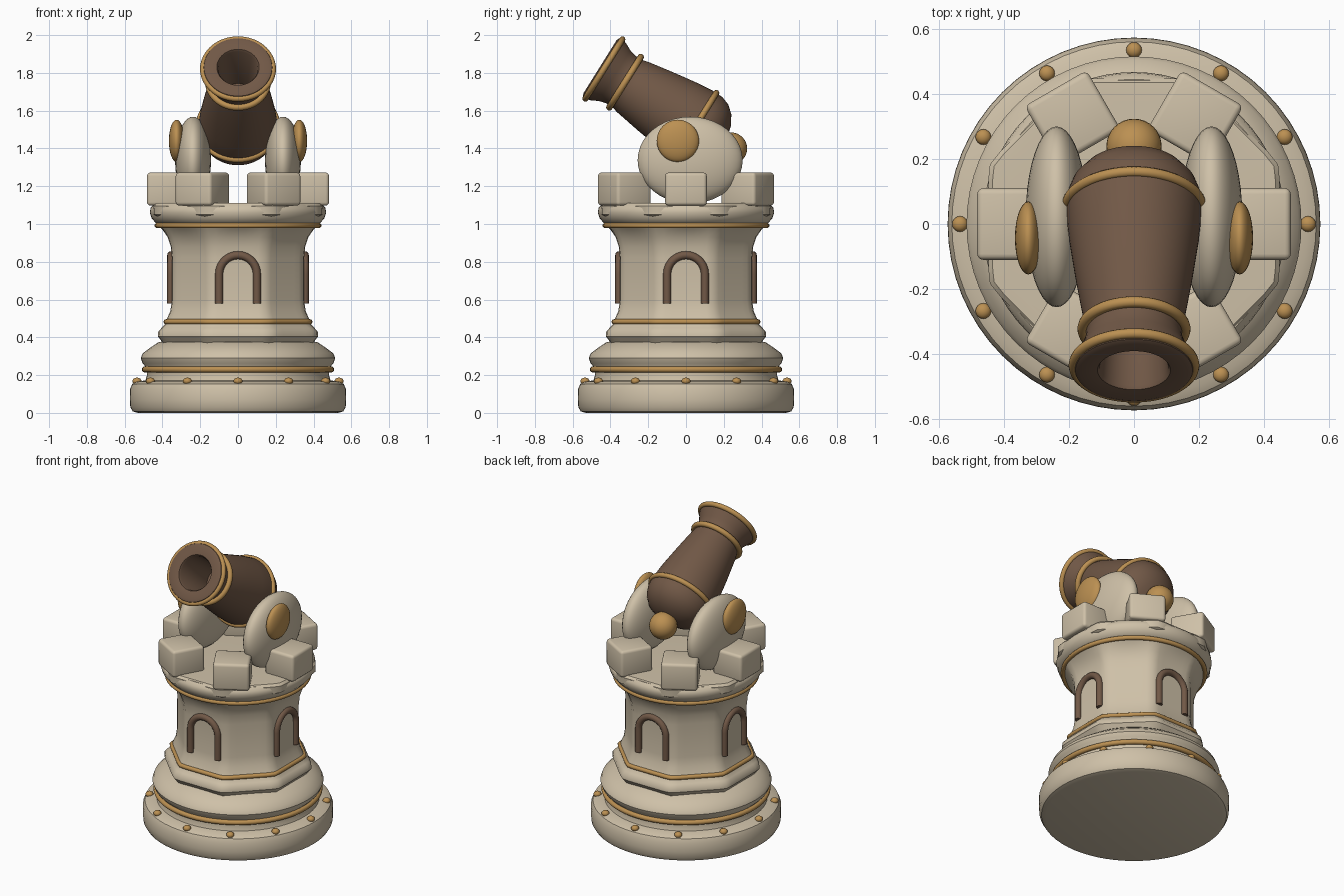
import bpy, bmesh, math
from math import sin, cos, pi, radians
from mathutils import Matrix, Vector

if "Cube" in bpy.data.objects:
    bpy.data.objects.remove(bpy.data.objects["Cube"], do_unlink=True)


def material(name, color):
    m = bpy.data.materials.new(name)
    m.use_nodes = True
    m.diffuse_color = (*color, 1)
    m.node_tree.nodes["Principled BSDF"].inputs["Base Color"].default_value = (*color, 1)
    return m


STONE = material("pale stone", (0.62, 0.53, 0.39))
BROWN = material("dark brown", (0.165, 0.098, 0.062))
GOLD = material("gold", (0.50, 0.28, 0.085))
parts = []


def finish(name, bm, mat, matrix=Matrix()):
    bmesh.ops.recalc_face_normals(bm, faces=bm.faces)
    mesh = bpy.data.meshes.new(name)
    bm.to_mesh(mesh)
    bm.free()
    mesh.materials.append(mat)
    ob = bpy.data.objects.new(name, mesh)
    ob.matrix_world = matrix
    bpy.context.collection.objects.link(ob)
    parts.append(ob)
    return ob


def octagon(angle, k):
    """Radius factor: k = 0 is round, k = 1 is a soft-cornered octagon."""
    phi = (angle + pi / 8) % (pi / 4) - pi / 8
    return 1 + k * (min(1 / cos(phi), 1.07) - 1)


def lathe(name, profile, mat, matrix=Matrix(), closed=False, seg=64):
    """Spin (radius, height, octagon amount) points about z."""
    bm = bmesh.new()
    rings = []
    for r, z, k in profile:
        ring = []
        for i in range(seg):
            a = 2 * pi * i / seg
            f = r * octagon(a, k)
            ring.append(bm.verts.new((f * cos(a), f * sin(a), z)))
        rings.append(ring)
    pairs = list(zip(rings, rings[1:]))
    if closed:
        pairs.append((rings[-1], rings[0]))
    else:
        bm.faces.new(rings[0])
        bm.faces.new(rings[-1])
    for lo, hi in pairs:
        for i in range(seg):
            j = (i + 1) % seg
            bm.faces.new((lo[i], lo[j], hi[j], hi[i]))
    return finish(name, bm, mat, matrix)


def band(name, r, z, thick, mat=GOLD, k=0, matrix=Matrix()):
    section = [(r + thick * cos(t * pi / 6), z + thick * sin(t * pi / 6), k) for t in range(12)]
    return lathe(name, section, mat, matrix, closed=True)


def ellipsoid(name, center, size, mat, seg=32):
    bm = bmesh.new()
    bmesh.ops.create_uvsphere(bm, u_segments=seg, v_segments=seg // 2, radius=1)
    return finish(name, bm, mat, Matrix.Translation(center) @ Matrix.Diagonal((*size, 1)))


# Round foot and its moulding
lathe("foot", [(0.53, 0, 0), (0.557, 0.008, 0), (0.57, 0.03, 0), (0.573, 0.07, 0), (0.572, 0.125, 0),
               (0.56, 0.153, 0), (0.535, 0.165, 0), (0.49, 0.172, 0), (0.482, 0.20, 0),
               (0.485, 0.24, 0), (0.505, 0.262, 0), (0.515, 0.29, 0), (0.505, 0.315, 0),
               (0.465, 0.345, 0), (0.42, 0.375, 0), (0.35, 0.385, 0)], STONE)
band("foot_band", 0.493, 0.23, 0.016)

# Studs around the foot
for i in range(12):
    a = i * pi / 6
    ellipsoid(f"foot_stud_{i + 1}", (0.535 * cos(a), 0.535 * sin(a), 0.168), (0.024, 0.024, 0.019), GOLD, 16)

# Octagonal tower with flared top
lathe("tower", [(0.39, 0.36, 1), (0.405, 0.38, 1), (0.424, 0.405, 1), (0.422, 0.43, 1),
                (0.405, 0.45, 1), (0.385, 0.47, 1), (0.375, 0.50, 1), (0.358, 0.54, 1),
                (0.35, 0.60, 1), (0.35, 0.82, 1), (0.356, 0.88, 1), (0.372, 0.93, 1),
                (0.40, 0.97, 0.7), (0.42, 0.99, 0.4), (0.40, 1.02, 0)], STONE)
band("tower_lower_band", 0.38, 0.482, 0.014, k=1)
band("tower_upper_band", 0.428, 0.992, 0.014)

# Round cornice with an octagonal floor slab breaking through it
lathe("cornice", [(0.40, 0.99, 0), (0.435, 1.005, 0), (0.457, 1.03, 0), (0.467, 1.06, 0),
                  (0.463, 1.085, 0), (0.445, 1.103, 0), (0.41, 1.105, 0)], STONE)
lathe("floor_slab", [(0.43, 1.04, 1), (0.446, 1.05, 1), (0.448, 1.095, 1), (0.435, 1.11, 1),
                     (0.40, 1.112, 1)], STONE)

# Six battlement blocks
for i in range(6):
    bm = bmesh.new()
    bmesh.ops.create_cube(bm, size=1)
    bmesh.ops.scale(bm, vec=(0.21, 0.22, 0.175), verts=bm.verts)
    bmesh.ops.bevel(bm, geom=bm.edges[:], offset=0.018, segments=3, profile=0.5, affect='EDGES')
    finish(f"battlement_{i + 1}", bm, STONE,
           Matrix.Rotation(i * pi / 3, 4, 'Z') @ Matrix.Translation((0.377, 0, 1.185)))

# Arched window frames on four sides
path = [Vector((-0.1, 0, 0.58))]
path += [Vector((-0.1 * cos(t * pi / 16), 0, 0.735 + 0.1 * sin(t * pi / 16))) for t in range(17)]
path += [Vector((0.1, 0, 0.58))]
for i, side in enumerate(("front", "left", "back", "right")):
    bm = bmesh.new()
    rings = []
    for n, p in enumerate(path):
        d = (path[min(n + 1, len(path) - 1)] - path[max(n - 1, 0)]).normalized()
        out = Vector((-d.z, 0, d.x))
        rings.append([bm.verts.new(p + 0.021 * (out * cos(t * pi / 6) + Vector((0, sin(t * pi / 6), 0))))
                      for t in range(12)])
    for lo, hi in zip(rings, rings[1:]):
        for t in range(12):
            u = (t + 1) % 12
            bm.faces.new((lo[t], lo[u], hi[u], hi[t]))
    bm.faces.new(rings[0])
    bm.faces.new(rings[-1])
    finish(f"{side}_arch", bm, BROWN,
           Matrix.Rotation(i * pi / 2, 4, 'Z') @ Matrix.Translation((0, -0.354, 0)))

# Rounded cheeks and pivot caps
for side, s in (("left", 1), ("right", -1)):
    ellipsoid(f"{side}_cheek", (s * 0.238, 0.022, 1.338), (0.095, 0.278, 0.23), STONE, 40)
    ellipsoid(f"{side}_pivot_cap", (s * 0.325, -0.043, 1.44), (0.041, 0.112, 0.112), GOLD)

# Barrel, with local z running from the muzzle to the rear
aim = Matrix.Translation((0, -0.45, 1.83)) @ Matrix.Rotation(radians(-122), 4, 'X')
barrel = [(0.085, 0.30), (0.105, 0.012), (0.112, 0), (0.165, -0.006), (0.18, 0), (0.188, 0.015),
          (0.178, 0.045), (0.158, 0.085), (0.148, 0.12), (0.147, 0.16), (0.157, 0.20), (0.18, 0.34),
          (0.20, 0.48), (0.209, 0.58), (0.206, 0.63), (0.19, 0.675), (0.155, 0.717),
          (0.10, 0.748), (0.04, 0.763), (0.005, 0.766)]
lathe("barrel", [(r, z, 0) for r, z in barrel], BROWN, aim)
band("muzzle_band", 0.185, 0.018, 0.016, matrix=aim)
band("neck_band", 0.157, 0.15, 0.017, matrix=aim)
band("rear_band", 0.208, 0.59, 0.016, matrix=aim)
ellipsoid("rear_knob", aim @ Vector((0, 0, 0.812)), (0.085, 0.085, 0.085), GOLD)

# Smooth shading with sharp edges kept
bpy.ops.object.select_all(action='DESELECT')
for ob in parts:
    ob.select_set(True)
bpy.context.view_layer.objects.active = parts[0]
bpy.ops.object.shade_smooth_by_angle(angle=radians(40))
